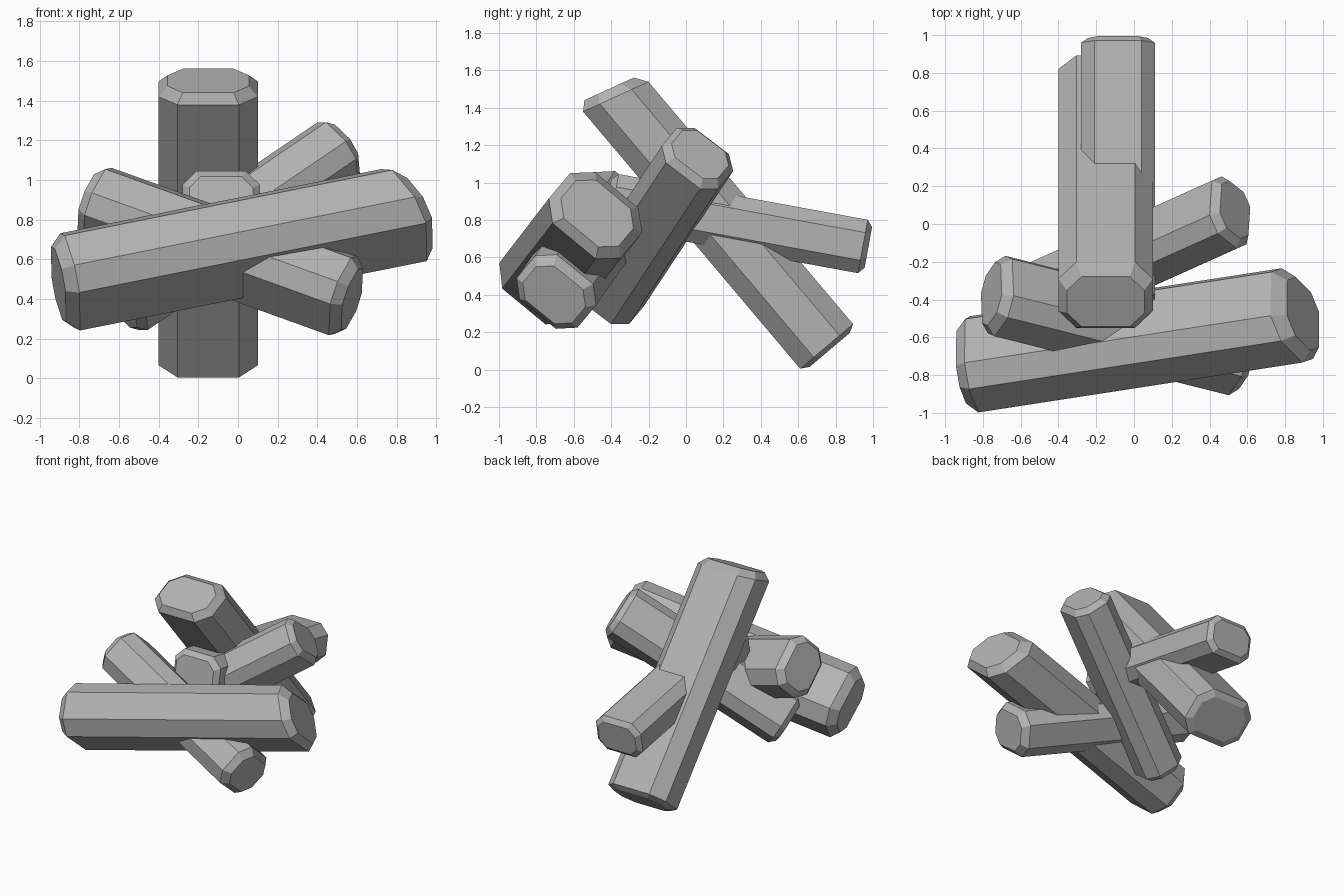
import bpy, bmesh
from mathutils import Vector

if "Cube" in bpy.data.objects:
    bpy.data.objects.remove(bpy.data.objects["Cube"])

# Dark grey shared by every beam
grey = bpy.data.materials.new("dark_grey")
grey.diffuse_color = (0.45, 0.45, 0.45, 1)
grey.use_nodes = True
grey.node_tree.nodes["Principled BSDF"].inputs["Base Color"].default_value = grey.diffuse_color


def beam(name, start, end, side, w, t, c, bevels=(0.05, 0.05), inset=0.04, tilts=(0, 0)):
    """Eight-sided beam with bevelled ends; side = direction of the section width."""
    a, b = Vector(start), Vector(end)
    axis = (b - a).normalized()
    u = Vector(side)
    u = (u - axis * u.dot(axis)).normalized()
    v = axis.cross(u)

    def section(shrink):
        x, y = w / 2 - shrink, t / 2 - shrink
        k = c - shrink * 0.4
        return [(x, y - k), (x - k, y), (k - x, y), (-x, y - k),
                (-x, k - y), (k - x, -y), (x - k, -y), (x, k - y)]

    bm = bmesh.new()
    rings = []
    for origin, along, shrink, tilt in (
            (a, 0, inset, tilts[0]), (a, bevels[0], 0, tilts[0]),
            (b, -bevels[1], 0, tilts[1]), (b, 0, inset, tilts[1])):
        rings.append([bm.verts.new(origin + u * p + v * q + axis * (along + tilt * q))
                      for p, q in section(shrink)])
    for r0, r1 in zip(rings, rings[1:]):
        for i in range(8):
            j = (i + 1) % 8
            bm.faces.new((r0[i], r0[j], r1[j], r1[i]))
    bm.faces.new(rings[0][::-1])
    bm.faces.new(rings[-1])
    bmesh.ops.recalc_face_normals(bm, faces=bm.faces[:])
    mesh = bpy.data.meshes.new(name)
    bm.to_mesh(mesh)
    bm.free()
    mesh.materials.append(grey)
    obj = bpy.data.objects.new(name, mesh)
    bpy.context.collection.objects.link(obj)
    return obj


ROLL = (0, 0.77, -0.64)   # shared roll of the sideways beams

# Large sideways beam at the front, with a slanted right end
beam("front_beam", (-0.905, -0.752, 0.475), (0.895, -0.475, 0.835), ROLL,
     0.50, 0.40, 0.10, (0.06, 0.06), 0.05, (0, -0.33))
# Tall beam leaning forward, with a slanted top end
beam("leaning_beam", (-0.15, 0.768, 0.105), (-0.15, -0.411, 1.501), (1, 0, 0),
     0.50, 0.37, 0.095, (0.025, 0.055), 0.045, (0, -0.28))
# Beam reaching to the back
beam("back_beam", (-0.085, -0.42, 0.909), (-0.085, 0.975, 0.653), (1, 0, 0),
     0.39, 0.29, 0.07, (0.035, 0.03), 0.035)
# Beam falling to the right
beam("falling_beam", (-0.755, -0.37, 0.88), (0.575, -0.705, 0.40), ROLL,
     0.42, 0.34, 0.085, (0.05, 0.05), 0.04)
# Beam rising to the right
beam("rising_beam", (-0.59, -0.43, 0.385), (0.535, 0.075, 1.15), ROLL,
     0.38, 0.31, 0.075, (0.04, 0.04), 0.035)
